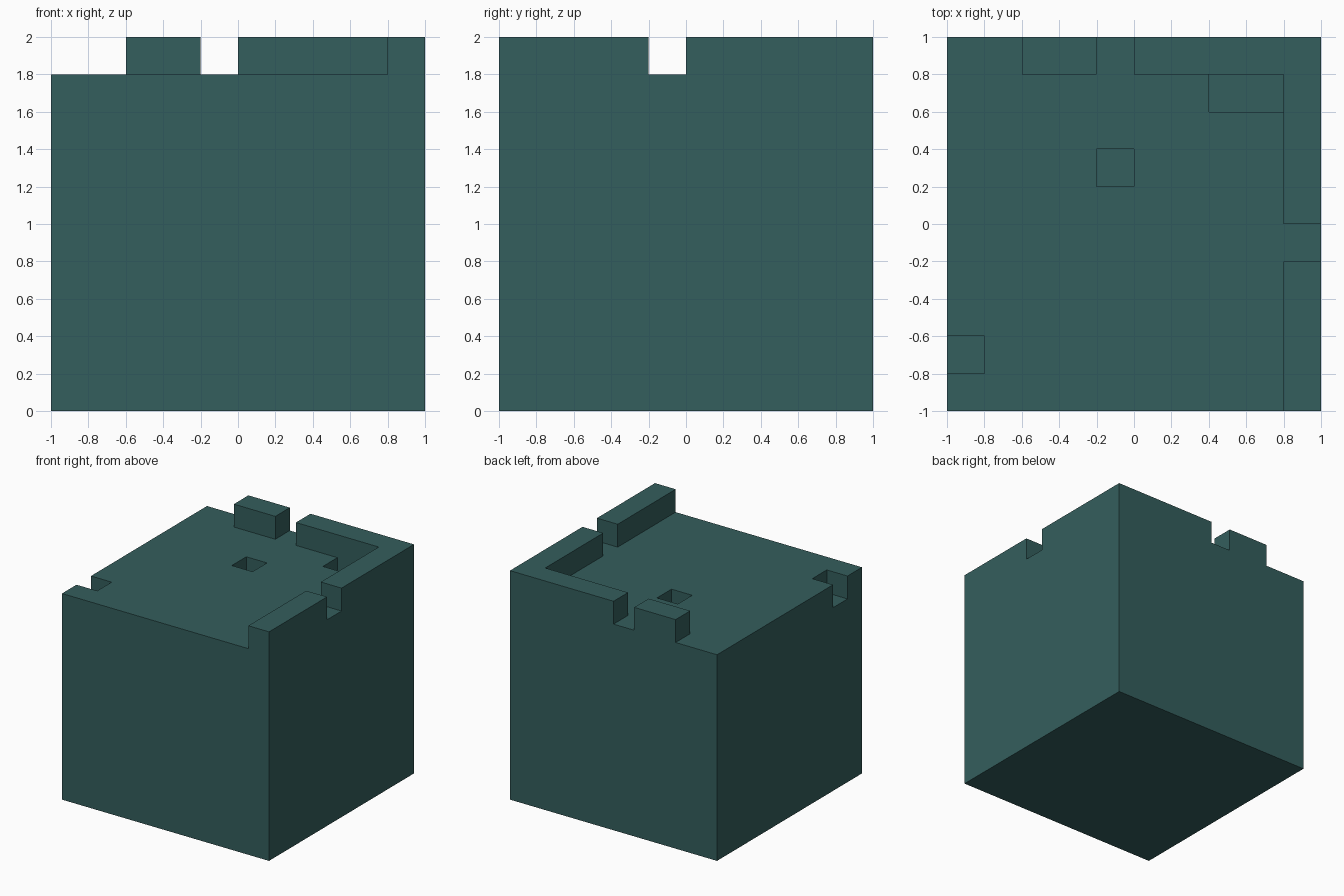
import bpy, bmesh
from mathutils import Vector

if "Cube" in bpy.data.objects:
    bpy.data.objects.remove(bpy.data.objects["Cube"], do_unlink=True)

STEP = 0.2           # grid module
N = 10               # modules along each side
DECK = 9             # deck height in modules

# Footprints in modules from the -x, -y corner: x0, x1, y0, y1
RAISED = {
    "back_merlon": (2, 4, 9, 10),
    "back_wall": (5, 10, 9, 10),
    "side_wall_rear": (9, 10, 5, 10),
    "side_wall_front": (9, 10, 0, 4),
}
SUNKEN = {
    "centre_pit": (4, 5, 6, 7),
    "corner_pit": (7, 9, 8, 9),
    "edge_notch": (0, 1, 1, 2),
}


def inside(x, y, rects):
    return any(a <= x < b and c <= y < d for a, b, c, d in rects.values())


def solid(x, y, z):
    """True where the module at x, y, z is filled."""
    if not (0 <= x < N and 0 <= y < N and z >= 0):
        return False
    return z < DECK + inside(x, y, RAISED) - inside(x, y, SUNKEN)


# Skin: one square wherever a filled module meets empty space
bm = bmesh.new()
for x in range(N):
    for y in range(N):
        for z in range(DECK + 1):
            if not solid(x, y, z):
                continue
            for axis in range(3):
                for sign in (-1, 1):
                    n = Vector((0, 0, 0))
                    n[axis] = sign
                    if solid(x + int(n.x), y + int(n.y), z + int(n.z)):
                        continue
                    u = Vector((0, 0, 0))
                    u[(axis + 1) % 3] = 0.5
                    v = n.cross(u)
                    c = Vector((x, y, z)) + Vector((0.5, 0.5, 0.5)) + n * 0.5
                    quad = [c - u - v, c + u - v, c + u + v, c - u + v]
                    bm.faces.new([bm.verts.new((p - Vector((N / 2, N / 2, 0))) * STEP)
                                  for p in quad])

# Weld and merge the flat areas into clean large faces
bmesh.ops.remove_doubles(bm, verts=bm.verts, dist=1e-4)
bmesh.ops.dissolve_limit(bm, angle_limit=0.01, verts=bm.verts, edges=bm.edges)
bmesh.ops.recalc_face_normals(bm, faces=bm.faces)
mesh = bpy.data.meshes.new("carved_block")
bm.to_mesh(mesh)
bm.free()

# Single dark teal colour
mat = bpy.data.materials.new("dark_teal")
mat.use_nodes = True
colour = (0.034, 0.112, 0.109, 1)
mat.diffuse_color = colour
mat.node_tree.nodes["Principled BSDF"].inputs["Base Color"].default_value = colour
mesh.materials.append(mat)

block = bpy.data.objects.new("carved_block", mesh)
bpy.context.collection.objects.link(block)
